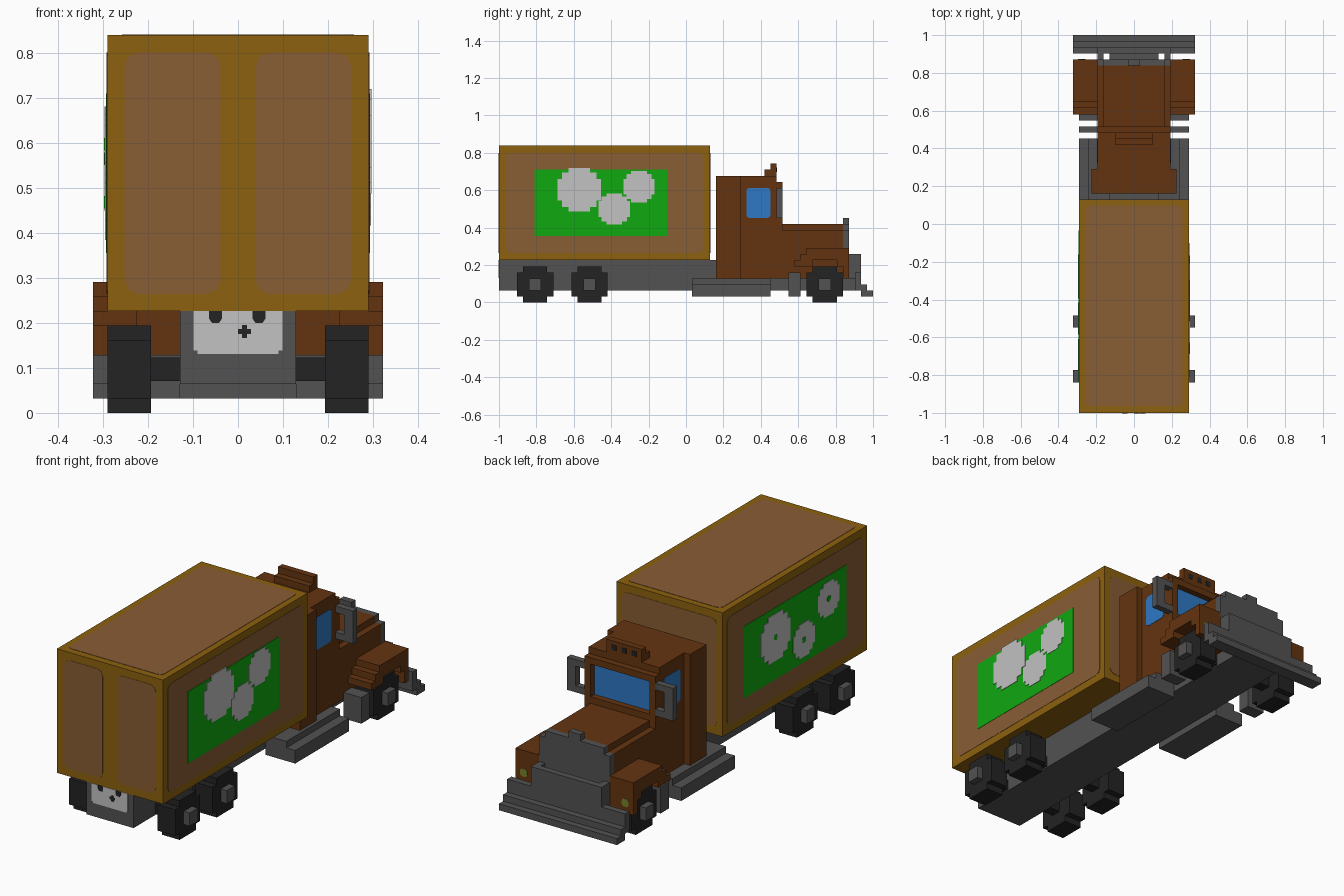
import bpy
import bmesh
from mathutils import Vector

if "Cube" in bpy.data.objects:
    bpy.data.objects.remove(bpy.data.objects["Cube"], do_unlink=True)

V = 1 / 31  # one block of the blocky style; all sizes below are in blocks


def material(name, rgb):
    lin = [(c / 255 / 12.92) if c < 11 else ((c / 255 + 0.055) / 1.055) ** 2.4 for c in rgb]
    m = bpy.data.materials.new(name)
    m.diffuse_color = (*lin, 1)
    m.use_nodes = True
    bsdf = next(n for n in m.node_tree.nodes if n.type == 'BSDF_PRINCIPLED')
    bsdf.inputs["Base Color"].default_value = (*lin, 1)
    return m


GOLD = material("golden_brown", (140, 97, 14))
TAN = material("tan_brown", (136, 93, 52))
BROWN = material("cab_brown", (100, 52, 16))
GREY = material("dark_grey", (82, 82, 82))
BLACK = material("tyre_black", (35, 35, 35))
LIGHT = material("light_grey", (194, 194, 194))
GREEN = material("green", (16, 168, 16))
BLUE = material("glass_blue", (46, 120, 196))
LAMP = material("lamp_olive", (120, 130, 40))


def prism(name, pts, axis, a, b, mat):
    """Extrude a 2D outline along an axis from a to b."""
    place = {'x': lambda u, v, w: (w, u, v),
             'y': lambda u, v, w: (u, w, v),
             'z': lambda u, v, w: (u, v, w)}[axis]
    bm = bmesh.new()
    face = bm.faces.new([bm.verts.new(Vector(place(u, v, a)) * V) for u, v in pts])
    ext = bmesh.ops.extrude_face_region(bm, geom=[face])
    moved = [e for e in ext["geom"] if isinstance(e, bmesh.types.BMVert)]
    bmesh.ops.translate(bm, verts=moved, vec=Vector(place(0, 0, b - a)) * V)
    bmesh.ops.recalc_face_normals(bm, faces=bm.faces)
    mesh = bpy.data.meshes.new(name)
    bm.to_mesh(mesh)
    bm.free()
    mesh.materials.append(mat)
    ob = bpy.data.objects.new(name, mesh)
    bpy.context.collection.objects.link(ob)
    return ob


def rect(u0, u1, v0, v1):
    return [(u0, v0), (u1, v0), (u1, v1), (u0, v1)]


def box(name, x0, x1, y0, y1, z0, z1, mat):
    return prism(name, rect(x0, x1, y0, y1), 'z', z0, z1, mat)


def rounded(u0, u1, v0, v1, c):
    """Rectangle with softened corners."""
    k = 0.3 * c
    return [(u0 + c, v0), (u1 - c, v0), (u1 - k, v0 + k), (u1, v0 + c),
            (u1, v1 - c), (u1 - k, v1 - k), (u1 - c, v1), (u0 + c, v1),
            (u0 + k, v1 - k), (u0, v1 - c), (u0, v0 + c), (u0 + k, v0 + k)]


def stepped(cu, cv, r, corner=((1, .5), (.8, .5), (.8, .8), (.5, .8), (.5, 1))):
    """Round blocky outline, one stepped corner turned four times."""
    pts = []
    for c, s in ((1, 0), (0, 1), (-1, 0), (0, -1)):
        pts += [(cu + r * (p * c - q * s), cv + r * (p * s + q * c)) for p, q in corner]
    return pts


def plate(name, pts, axis, at, out, layer, mat):
    """Thin painted plate on a surface, facing the given direction."""
    prism(name, pts, axis, at, at + out * 0.05 * layer, mat)


# Cargo box with its panels
box("cargo_box", -9, 9, -31, 4, 7, 26, GOLD)
plate("roof_panel", rounded(-8, 8, -29.9, 3, .7), 'z', 26, 1, 1, TAN)
plate("box_front_panel", rounded(-8, 8, 8.2, 24.8, .8), 'y', 4, 1, 1, TAN)
for side, s in (("right", -1), ("left", 1)):
    plate(side + "_side_panel", rounded(-29.9, 2.9, 8.2, 24.8, .8), 'x', 9 * s, s, 1, TAN)
    plate(side + "_door_panel", rounded(min(1.2 * s, 7.8 * s), max(1.2 * s, 7.8 * s), 8.2, 24.8, .9),
          'y', -31, -1, 1, TAN)

# Green signs with flowers
signs = (("right", -1, (-25.9, -1.1), ((-21.5, 18.5, 2.6), (-15.5, 14.5, 2.6), (-8.6, 17.5, 3.6))),
         ("left", 1, (-25.1, -3.1), ((-7.8, 19.2, 2.6), (-11.9, 15.5, 2.6), (-17.7, 18.7, 3.6))))
for side, s, (y0, y1), flowers in signs:
    plate(side + "_sign", rect(y0, y1, 11, 22), 'x', 9 * s, s, 2, GREEN)
    for i, (y, z, r) in enumerate(flowers):
        plate(side + "_flower", stepped(y, z, r), 'x', 9 * s, s, 3 + i * .4, LIGHT)
        if side == "right":
            plate("flower_centre", stepped(y, z, .42), 'x', 9 * s, s, 4.5, GREEN)

# Chassis and decorated tail plate
box("chassis", -4, 4, -31, 28, 2, 7, GREY)
plate("tail_plate", [(-2.8, 4.05), (2.8, 4.05), (2.8, 4.3), (3.05, 4.3), (3.05, 7),
                     (-3.05, 7), (-3.05, 4.3), (-2.8, 4.3)], 'y', -31, -1, 1, LIGHT)
for u in (-1.55, 1.45):
    plate("tail_eye_mark", [(u - .45, 6.5), (u - .25, 6.2), (u + .25, 6.2), (u + .45, 6.5),
                            (u + .45, 7), (u - .45, 7)], 'y', -31, -1, 2, BLACK)
plate("tail_nose_mark", stepped(.45, 5.6, .45, ((1, .4), (.4, .4), (.4, 1))), 'y', -31, -1, 2, BLACK)

# Wheels, hubs and axles
for name, y in (("rear", -25), ("middle", -16), ("front", 23)):
    box(name + "_axle", -6, 6, y - .8, y + .8, 2.2, 3.8, BLACK)
    for s in (-1, 1):
        prism(name + "_tyre", stepped(y, 3, 3, ((1, 2 / 3), (2 / 3, 2 / 3), (2 / 3, 1))),
              'x', 6 * s, 9 * s, BLACK)
        prism(name + "_hub", rect(y - 1, y + 1, 2, 4), 'x', 9 * s, 10 * s, GREY)

# Cab body
box("sleeper", -7, 7, 5, 9, 4, 21, BROWN)
box("cab", -6, 6, 9, 15, 4, 21, BROWN)
box("cab_lower_front", -6, 6, 15, 16, 4, 14, BROWN)
box("windscreen_header", -6, 6, 15, 16, 19, 20, BROWN)
plate("windscreen", rect(-5, 5, 14, 19), 'y', 15, 1, 1, BLUE)
prism("roof_light_bar", [(13, 21), (15, 21), (15, 23), (14, 23), (14, 22), (13, 22)], 'x', -3, 3, BROWN)
for u in (-1.7, 0, 1.7):
    plate("roof_light", rect(u - .4, u + .4, 21.6, 22.4), 'y', 15, 1, 1, BLACK)

# Hood, grille and brackets
box("hood", -6, 6, 16, 26, 4, 12, BROWN)
box("hood_top", -5, 5, 16, 26, 12, 13, BROWN)
prism("grille", [(-6, 4), (6, 4), (6, 12), (5, 12), (5, 13), (1, 13), (1, 14),
                 (-1, 14), (-1, 13), (-5, 13), (-5, 12), (-6, 12)], 'y', 26, 27, GREY)

# Front plough bumper
prism("plough", [(28, 2), (28, 5), (29, 5), (29, 3), (30, 3), (30, 2), (31, 2), (31, 1), (29, 1), (29, 2)],
      'x', -10, 10, GREY)
box("plough_centre", -6, 6, 28, 29, 5, 8, GREY)

# Parts on both sides of the cab
fender = [(18, 6), (18, 7), (19, 7), (19, 8), (20, 8), (20, 9), (27, 9), (27, 4), (26, 4),
          (26, 5), (26, 6), (25, 6), (25, 7), (21, 7), (21, 6)]
mirror = [(6, 14), (9, 14), (9, 19), (6, 19), (6, 18), (7.5, 18), (7.5, 15), (6, 15)]
for side, s in (("right", -1), ("left", 1)):
    box(side + "_windscreen_post", min(5 * s, 6 * s), max(5 * s, 6 * s), 15, 16, 14, 19, BROWN)
    plate(side + "_window", rounded(10, 14, 14, 19, .5), 'x', 6 * s, s, 1, BLUE)
    prism(side + "_mirror", [(s * u, v) for u, v in mirror], 'y', 15, 16, GREY)
    prism(side + "_fender", fender, 'x', 6 * s, 10 * s, BROWN)
    plate(side + "_headlight", rounded(8.6 * s - .6, 8.6 * s + .6, 5, 6.2, .4), 'y', 27, 1, 1, LAMP)
    prism(side + "_plough_bracket", rect(27, 28, 4, 8), 'x', 5 * s, 6 * s, GREY)
    # stepped running board and small step
    prism(side + "_running_board", [(s * 4, 1), (s * 9, 1), (s * 9, 3), (s * 7.5, 3), (s * 7.5, 4), (s * 4, 4)],
          'y', 1, 14, GREY)
    prism(side + "_small_step", rect(17, 19, 1, 5), 'x', 6 * s, 9 * s, GREY)
